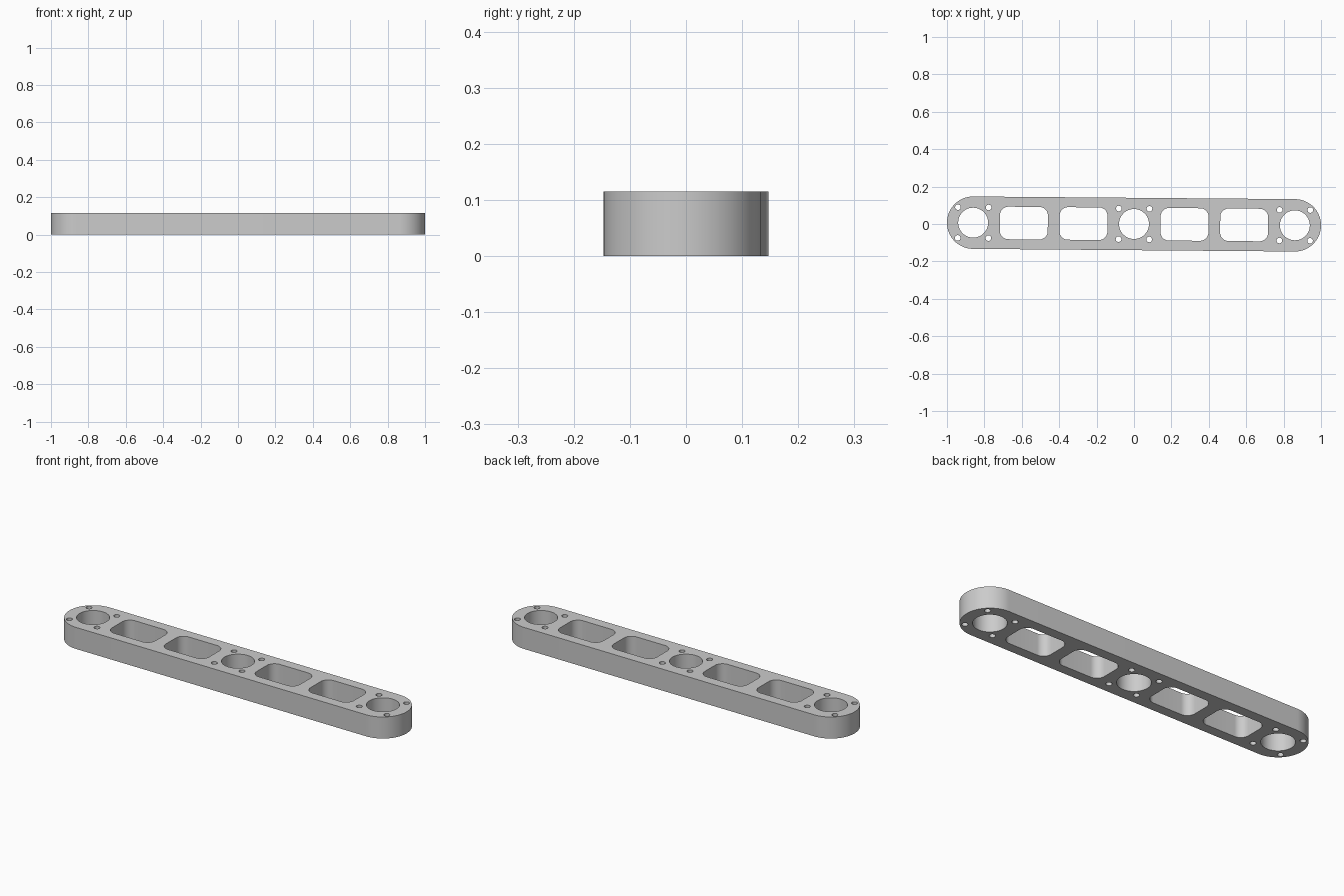
import bpy
import bmesh
from math import cos, sin, pi, radians

if "Cube" in bpy.data.objects:
    bpy.data.objects.remove(bpy.data.objects["Cube"], do_unlink=True)

HEIGHT = 0.115
END_X = 0.86          # centre of the end bores
TILT = -0.0082        # slight turn of the whole bar about z


def rounded_rect(cx, cy, width, depth, radius, steps=12):
    """Closed outline made of four quarter arcs."""
    points = []
    for quarter, (sx, sy) in enumerate([(1, 1), (-1, 1), (-1, -1), (1, -1)]):
        ox = cx + sx * (width / 2 - radius)
        oy = cy + sy * (depth / 2 - radius)
        for i in range(steps + 1):
            a = (quarter + i / steps) * pi / 2
            points.append((ox + radius * cos(a), oy + radius * sin(a)))
    return points


def circle(cx, cy, radius, count):
    return [(cx + radius * cos(2 * pi * i / count),
             cy + radius * sin(2 * pi * i / count)) for i in range(count)]


# Outer outline: a bar with fully rounded ends
outlines = [rounded_rect(0, 0, 2.0, 0.28, 0.1399, 24)]

# Three bearing bores, each with four screw holes
for x in (-END_X, 0, END_X):
    outlines.append(circle(x, 0, 0.08, 64))
    for sx in (-1, 1):
        for sy in (-1, 1):
            outlines.append(circle(x + sx * 0.082, sy * 0.082, 0.015, 24))

# Four lightening windows
for x in (-0.589, -0.27, 0.27, 0.589):
    outlines.append(rounded_rect(x, 0, 0.256, 0.174, 0.045))

# Filled and extruded profile
curve = bpy.data.curves.new("link_bar_profile", "CURVE")
curve.dimensions = "2D"
curve.fill_mode = "BOTH"
curve.extrude = HEIGHT / 2
for outline in outlines:
    spline = curve.splines.new("POLY")
    spline.points.add(len(outline) - 1)
    for point, (x, y) in zip(spline.points, outline):
        point.co = (x, y, 0, 1)
    spline.use_cyclic_u = True

bar = bpy.data.objects.new("link_bar", curve)
bpy.context.collection.objects.link(bar)
bar.location.z = HEIGHT / 2
bar.rotation_euler.z = TILT

bpy.ops.object.select_all(action="DESELECT")
bar.select_set(True)
bpy.context.view_layer.objects.active = bar
bpy.ops.object.convert(target="MESH")
bar = bpy.context.view_layer.objects.active

# Weld caps to walls and make normals consistent
bm = bmesh.new()
bm.from_mesh(bar.data)
bmesh.ops.remove_doubles(bm, verts=bm.verts, dist=0.00005)
bmesh.ops.recalc_face_normals(bm, faces=bm.faces)
bm.to_mesh(bar.data)
bm.free()

# Plain grey metal
grey = bpy.data.materials.new("plain_grey")
grey.use_nodes = True
colour = (0.6, 0.6, 0.6, 1)
grey.diffuse_color = colour
grey.node_tree.nodes["Principled BSDF"].inputs["Base Color"].default_value = colour
bar.data.materials.clear()
bar.data.materials.append(grey)

bpy.ops.object.shade_smooth_by_angle(angle=radians(30))
